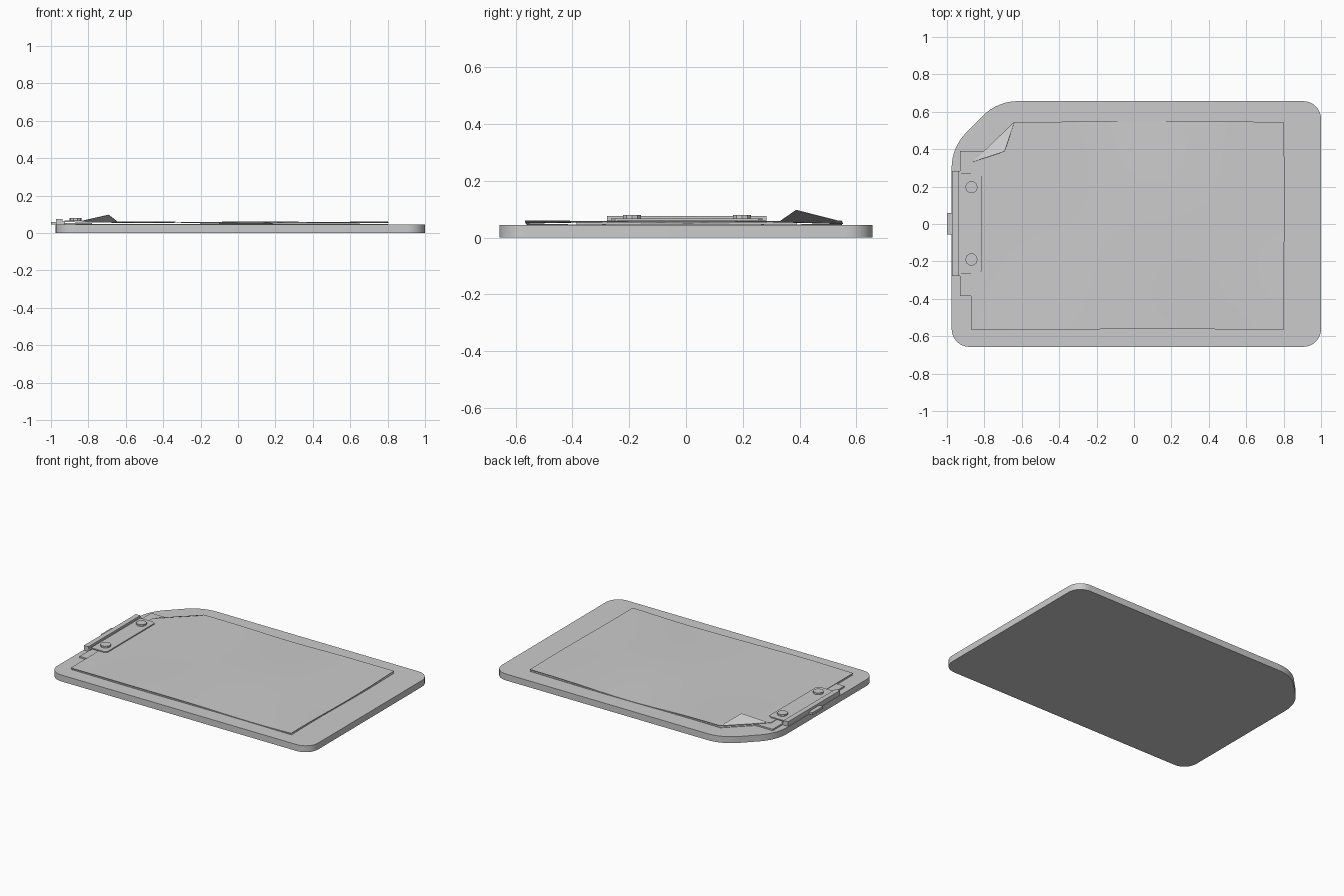
import bpy, bmesh, math
from mathutils import Vector

if "Cube" in bpy.data.objects:
    bpy.data.objects.remove(bpy.data.objects["Cube"])


def add_object(name, bm, smooth=False):
    bmesh.ops.recalc_face_normals(bm, faces=bm.faces)
    mesh = bpy.data.meshes.new(name)
    bm.to_mesh(mesh)
    bm.free()
    ob = bpy.data.objects.new(name, mesh)
    bpy.context.collection.objects.link(ob)
    if smooth:
        bpy.ops.object.select_all(action='DESELECT')
        ob.select_set(True)
        bpy.context.view_layer.objects.active = ob
        bpy.ops.object.shade_smooth_by_angle(angle=math.radians(30))
    return ob


def prism(name, outline, z0, z1, smooth=False):
    bm = bmesh.new()
    face = bm.faces.new([bm.verts.new((x, y, z0)) for x, y in outline])
    extrude_up(bm, [face], z1 - z0)
    return add_object(name, bm, smooth)


def extrude_up(bm, faces, height):
    ext = bmesh.ops.extrude_face_region(bm, geom=faces, use_keep_orig=True)
    bmesh.ops.translate(bm, vec=(0, 0, height),
                        verts=[v for v in ext['geom'] if isinstance(v, bmesh.types.BMVert)])


def box(name, x0, x1, y0, y1, z0, z1):
    return prism(name, [(x0, y0), (x1, y0), (x1, y1), (x0, y1)], z0, z1)


def rounded(corners, steps=8):
    """corners: (x, y, tangent length); replaces each with a circular arc."""
    pts = []
    for i, (x, y, t) in enumerate(corners):
        p = Vector((x, y))
        a = (Vector(corners[i - 1][:2]) - p).normalized()
        b = (Vector(corners[(i + 1) % len(corners)][:2]) - p).normalized()
        half = a.angle(b) / 2
        centre = p + (a + b).normalized() * (t / math.cos(half))
        r0, r1 = p + a * t - centre, p + b * t - centre
        sweep = math.pi - 2 * half
        for k in range(steps + 1):
            f = k / steps
            q = centre + (r0 * math.sin((1 - f) * sweep) + r1 * math.sin(f * sweep)) / math.sin(sweep)
            pts.append((q.x, q.y))
    return pts


# Backing board with one large clipped corner
prism("board", rounded([(-.975, -.657, .095), (1, -.657, .095), (1, .657, .095),
                        (-.73, .657, .11), (-.975, .41, .11)]), 0, .044, True)

# Gently wavy paper sheets, corner cut along the fold line
FOLD_A, FOLD_B = Vector((-.64, .547, 0)), Vector((-.87, .325, 0))


def sheet(name, z, dip, amp, phase, inset):
    bm = bmesh.new()
    bmesh.ops.create_grid(bm, x_segments=40, y_segments=26, size=1)
    for v in bm.verts:
        u, w = v.co.x, v.co.y
        x = -.035 + u * (.837 - inset) + .004 * math.sin(3 * w + phase) * max(u, 0)
        y = -.007 + w * (.556 - inset) + .003 * math.sin(4 * u + phase)
        low = math.exp(-((x - .26 + .24 * w) / .3) ** 2) * w * w
        v.co = (x, y, z - dip * low + amp * math.sin(4.2 * u + phase) * math.cos(2.5 * w))
    d = FOLD_A - FOLD_B
    bmesh.ops.bisect_plane(bm, geom=bm.verts[:] + bm.edges[:] + bm.faces[:],
                           plane_co=FOLD_A, plane_no=(-d.y, d.x, 0), clear_outer=True)
    extrude_up(bm, bm.faces[:], .003)
    return add_object(name, bm, True)


sheet("lower_sheet", .0455, 0, .0005, 0.0, .003)
sheet("upper_sheet", .0560, .007, .002, 0.8, 0)

# Lifted dog-ear of the upper sheet
bm = bmesh.new()
bm.faces.new([bm.verts.new(p) for p in
              [(-.64, .545, .058), (-.86, .333, .060), (-.692, .388, .098)]])
flap = add_object("folded_corner", bm)
flap.modifiers.new("thickness", 'SOLIDIFY').thickness = .002

# Clip: base plate, pressing plate with chamfered corners, hinge bar, tab
box("clip_base", -.93, -.78, -.385, .39, .044, .054)
prism("clip_plate", [(-.928, -.264), (-.83, -.264), (-.812, -.25),
                     (-.812, .255), (-.83, .269), (-.928, .269)], .060, .067)
box("hinge_bar", -.972, -.938, -.278, .284, .044, .076)
box("hinge_link", -.94, -.925, -.278, .284, .046, .062)
box("clip_tab", -1, -.965, -.055, .06, .044, .06)

# Rivets
for side, y in (("front", -.19), ("back", .197)):
    ring = [(-.869 + .033 * math.cos(k * math.tau / 10), y + .033 * math.sin(k * math.tau / 10))
            for k in range(10)]
    prism("rivet_" + side, ring, .06, .079)
